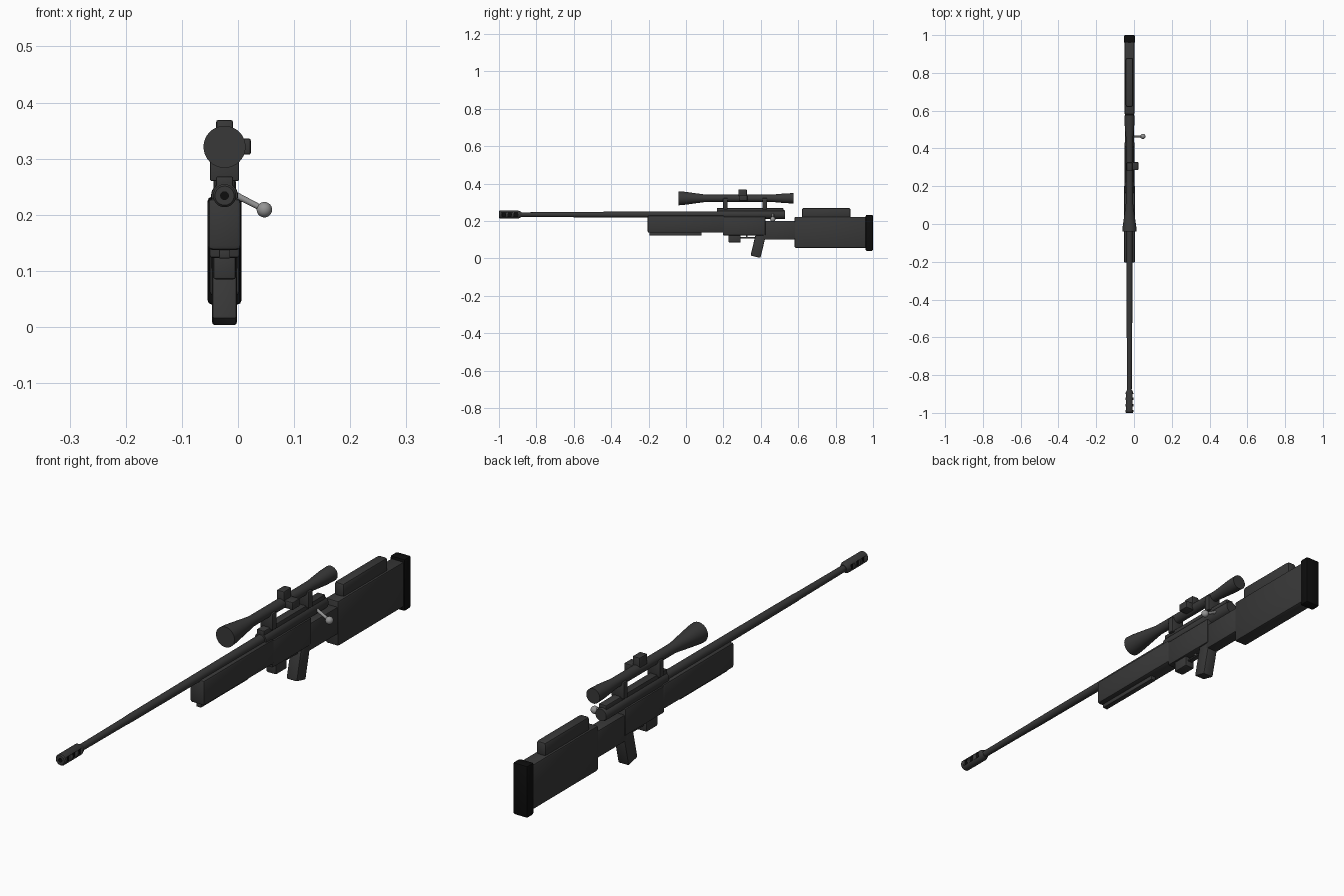
import bpy, bmesh, math
from mathutils import Vector

cube = bpy.data.objects.get("Cube")
if cube:
    bpy.data.objects.remove(cube, do_unlink=True)

CX = -0.024   # centre line of the body
BORE = 0.234  # height of the bore
SIGHT = 0.321 # height of the scope axis


def material(name, v, rough=0.6):
    m = bpy.data.materials.new(name)
    m.use_nodes = True
    m.diffuse_color = (v, v, v, 1)
    b = m.node_tree.nodes["Principled BSDF"]
    b.inputs["Base Color"].default_value = (v, v, v, 1)
    b.inputs["Roughness"].default_value = rough
    return m


DARK = material("dark grey", 0.04)
BLACK = material("rubber black", 0.004)
STEEL = material("pale steel", 0.3)


def finish(bm, name, mat, smooth=True):
    bmesh.ops.recalc_face_normals(bm, faces=bm.faces)
    me = bpy.data.meshes.new(name)
    bm.to_mesh(me)
    bm.free()
    me.materials.append(mat)
    ob = bpy.data.objects.new(name, me)
    bpy.context.collection.objects.link(ob)
    if smooth:
        bpy.ops.object.select_all(action="DESELECT")
        ob.select_set(True)
        bpy.context.view_layer.objects.active = ob
        bpy.ops.object.shade_smooth_by_angle(angle=math.radians(35))
    return ob


def prism(name, outline, width, mat=DARK, bevel=0.005, x=CX):
    """Side outline of (y, z) points given a width across x and soft edges."""
    bm = bmesh.new()
    face = bm.faces.new([bm.verts.new((x - width / 2, y, z)) for y, z in outline])
    out = bmesh.ops.extrude_face_region(bm, geom=[face])
    moved = [g for g in out["geom"] if isinstance(g, bmesh.types.BMVert)]
    bmesh.ops.translate(bm, verts=moved, vec=(width, 0, 0))
    if bevel:
        bmesh.ops.bevel(bm, geom=bm.edges[:], offset=bevel, segments=2,
                        profile=0.5, affect="EDGES")
    return finish(bm, name, mat)


def box(name, y0, y1, z0, z1, width, mat=DARK, bevel=0.005, x=CX):
    return prism(name, [(y0, z0), (y1, z0), (y1, z1), (y0, z1)], width, mat, bevel, x)


def lathe(name, profile, z, mat=DARK, sides=32):
    """Spin (y, radius) points around a lengthwise axis at height z."""
    bm = bmesh.new()
    verts = [bm.verts.new((CX + r, y, z)) for y, r in profile]
    edges = [bm.edges.new(p) for p in zip(verts, verts[1:])]
    bmesh.ops.spin(bm, geom=verts + edges, cent=(CX, 0, z), axis=(0, 1, 0),
                   angle=math.tau, steps=sides)
    bmesh.ops.remove_doubles(bm, verts=bm.verts, dist=0.0001)
    return finish(bm, name, mat)


# Barrel and action
lathe("barrel", [(-0.89, 0), (-0.89, 0.012), (-0.62, 0.0135), (-0.6, 0.0145),
                 (0.2, 0.017), (0.2, 0)], BORE)
lathe("action", [(0.165, 0), (0.165, 0.023), (0.17, 0.024), (0.525, 0.024),
                 (0.53, 0.022), (0.53, 0)], BORE)
box("sight_rail", 0.165, 0.52, 0.25, 0.268, 0.03, bevel=0.002)

# Muzzle brake with a bore and three ports through the sides
brake = lathe("muzzle_brake", [(-0.95, 0), (-0.95, 0.007), (-1, 0.007), (-1, 0.017),
                               (-0.996, 0.0205), (-0.895, 0.0205), (-0.88, 0.014),
                               (-0.88, 0)], BORE)
brake.data.materials.append(BLACK)
for i in range(3):
    y = -0.975 + i * 0.033
    for side in (-1, 1):
        cutter = box("port_cutter", y - 0.01, y + 0.01, BORE - 0.011, BORE + 0.011,
                     0.02, BLACK, 0, CX + side * 0.022)
        cutter.hide_render = True
        mod = brake.modifiers.new("port", "BOOLEAN")
        mod.object = cutter
        mod.solver = "EXACT"
        bpy.context.view_layer.objects.active = brake
        bpy.ops.object.modifier_apply(modifier="port")
        bpy.data.objects.remove(cutter, do_unlink=True)
for f in brake.data.polygons:
    c = f.center - Vector((CX, 0, BORE))
    bore = math.hypot(c.x, c.z) < 0.0075 and c.y < -0.94
    port_floor = abs(f.normal.x) > 0.99 and abs(abs(c.x) - 0.012) < 0.001
    f.material_index = 1 if bore or port_floor else 0

# Stock, front to back
box("fore_end", -0.205, 0.205, 0.137, 0.229, 0.059, bevel=0.008)
box("accessory_rail", -0.195, 0.083, 0.122, 0.14, 0.02, bevel=0.002)
box("receiver_body", 0.197, 0.425, 0.123, 0.222, 0.054)
box("wrist", 0.41, 0.6, 0.1, 0.2, 0.046)
box("butt_stock", 0.58, 0.965, 0.056, 0.222, 0.053, bevel=0.007)
box("cheek_rest", 0.62, 0.88, 0.215, 0.269, 0.04, bevel=0.01)
box("butt_pad", 0.96, 1.0, 0.04, 0.232, 0.06, BLACK, 0.007)

# Grip, magazine and trigger group
prism("grip", [(0.345, 0.015), (0.398, 0.002), (0.43, 0.135), (0.374, 0.135)], 0.044)
box("magazine", 0.227, 0.292, 0.085, 0.135, 0.04, bevel=0.004)
box("trigger_guard", 0.285, 0.375, 0.107, 0.113, 0.02, bevel=0.001)
box("trigger", 0.322, 0.33, 0.111, 0.13, 0.008, STEEL, 0.001)

# Scope with its mounts and dials
lathe("scope", [(-0.04, 0), (-0.04, 0.0375), (-0.015, 0.036), (0.11, 0.019),
                (0.455, 0.019), (0.53, 0.026), (0.575, 0.0275), (0.575, 0)], SIGHT)
for label, y in (("front", 0.211), ("rear", 0.421)):
    box(label + "_scope_mount", y - 0.012, y + 0.012, 0.26, 0.322, 0.052, bevel=0.003)
box("top_dial", 0.28, 0.325, 0.32, 0.369, 0.03, bevel=0.004)
box("side_dial", 0.285, 0.328, 0.307, 0.336, 0.046, bevel=0.004, x=0.0)

# Bolt handle and knob
start, end = Vector((-0.008, 0.464, 0.237)), Vector((0.047, 0.464, 0.209))
bm = bmesh.new()
bmesh.ops.create_cone(bm, cap_ends=True, segments=16, radius1=0.006, radius2=0.005,
                      depth=(end - start).length)
rod = finish(bm, "bolt_handle", STEEL)
rod.location = (start + end) / 2
rod.rotation_euler = (end - start).to_track_quat("Z", "Y").to_euler()
bm = bmesh.new()
bmesh.ops.create_uvsphere(bm, u_segments=20, v_segments=12, radius=0.0138)
finish(bm, "bolt_knob", STEEL).location = end
